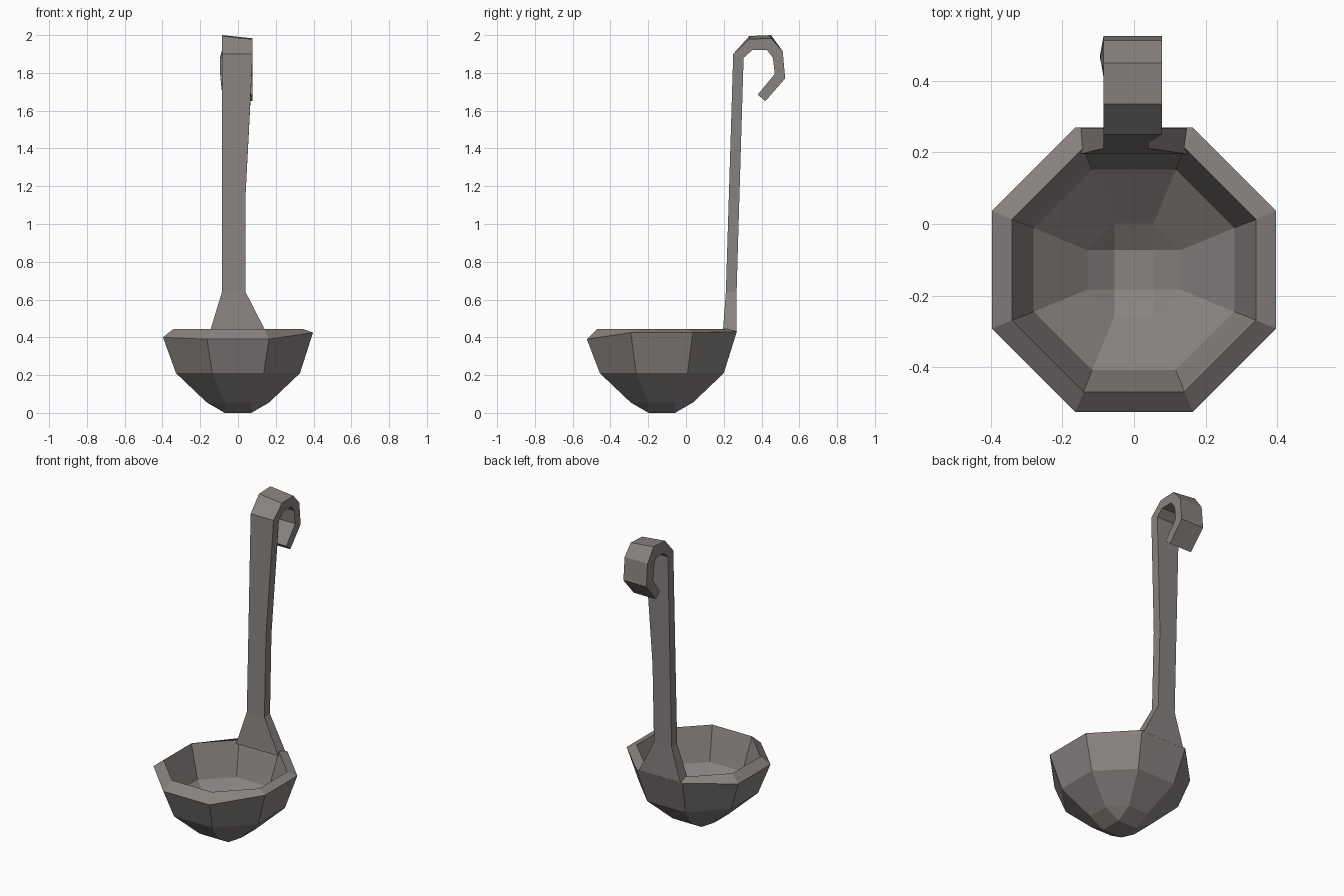
import bpy, bmesh
from mathutils import Vector

if "Cube" in bpy.data.objects:
    bpy.data.objects.remove(bpy.data.objects["Cube"])

metal = bpy.data.materials.new("warm grey metal")
metal.diffuse_color = (0.25, 0.228, 0.22, 1)
metal.use_nodes = True
metal.node_tree.nodes["Principled BSDF"].inputs["Base Color"].default_value = metal.diffuse_color
CY = -0.128  # bowl centre


def finish(bm, name):
    bmesh.ops.recalc_face_normals(bm, faces=bm.faces[:])
    me = bpy.data.meshes.new(name)
    bm.to_mesh(me)
    bm.free()
    me.materials.append(metal)
    ob = bpy.data.objects.new(name, me)
    bpy.context.collection.objects.link(ob)
    return ob


def octagon(bm, a, h, zs):
    # corners run anticlockwise from the right-hand side, front corner
    pts = [(a, -h), (a, h), (h, a), (-h, a), (-a, h), (-a, -h), (-h, -a), (h, -a)]
    zs = zs if isinstance(zs, (list, tuple)) else [zs] * 8
    return [bm.verts.new((x, y + CY, z)) for (x, y), z in zip(pts, zs)]


def bridge(bm, lo, hi):
    n = len(lo)
    for i in range(n):
        j = (i + 1) % n
        bm.faces.new((lo[i], lo[j], hi[j], hi[i]))


def cap(bm, ring, s, z):
    # flat square surrounded by four quads and four corner triangles
    sq = [bm.verts.new((x, y + CY, z)) for x, y in ((s, -s), (s, s), (-s, s), (-s, -s))]
    bm.faces.new(sq)
    for k in range(4):
        a, b, c = ring[2 * k], ring[2 * k + 1], ring[(2 * k + 2) % 8]
        bm.faces.new((a, b, sq[(k + 1) % 4], sq[k]))
        bm.faces.new((b, c, sq[(k + 1) % 4]))


# bowl: outer shell, sloped rim, inner shell
bm = bmesh.new()
rim_z = [0.425, 0.425, 0.43, 0.43, 0.40, 0.40, 0.39, 0.39]
rings = [octagon(bm, *r) for r in (
    (0.165, 0.07, 0.055), (0.328, 0.136, 0.21), (0.397, 0.164, rim_z),
    (0.341, 0.141, 0.445), (0.28, 0.117, 0.235), (0.13, 0.055, 0.105))]
for lo, hi in zip(rings, rings[1:]):
    bridge(bm, lo, hi)
cap(bm, rings[0], 0.07, 0.0)
cap(bm, rings[-1], 0.055, 0.055)
finish(bm, "bowl")

# handle and hook: front/outer (y, z), back/inner (y, z), left x, right x
sections = [
    (0.195, 0.425, 0.268, 0.425, -0.15, 0.15),
    (0.211, 0.64, 0.268, 0.64, -0.085, 0.04),
    (0.227, 1.15, 0.283, 1.15, -0.085, 0.04),
    (0.25, 1.90, 0.305, 1.88, -0.085, 0.078),
    (0.335, 1.995, 0.35, 1.92, -0.085, 0.078),
    (0.45, 2.00, 0.43, 1.92, -0.085, 0.078),
    (0.512, 1.915, 0.46, 1.88, -0.085, 0.078),
    (0.525, 1.77, 0.47, 1.795, -0.085, 0.078),
    (0.42, 1.65, 0.38, 1.685, -0.08, 0.078),
]
bm = bmesh.new()
loops = []
for i, (yo, zo, yi, zi, l, r) in enumerate(sections):
    bulge = 0.01 if i in (6, 7) else 0      # slight bump on the hook's left
    tilt = 0.017 if i in (4, 5) else 0      # top of the hook leans right
    loops.append([bm.verts.new(p) for p in (
        (l, yo, zo), (r, yo, zo - tilt), (r, yi, zi), (l - bulge, yi, zi))])
for lo, hi in zip(loops, loops[1:]):
    bridge(bm, lo, hi)
bm.faces.new(loops[0])
bm.faces.new(loops[-1])
finish(bm, "handle")
